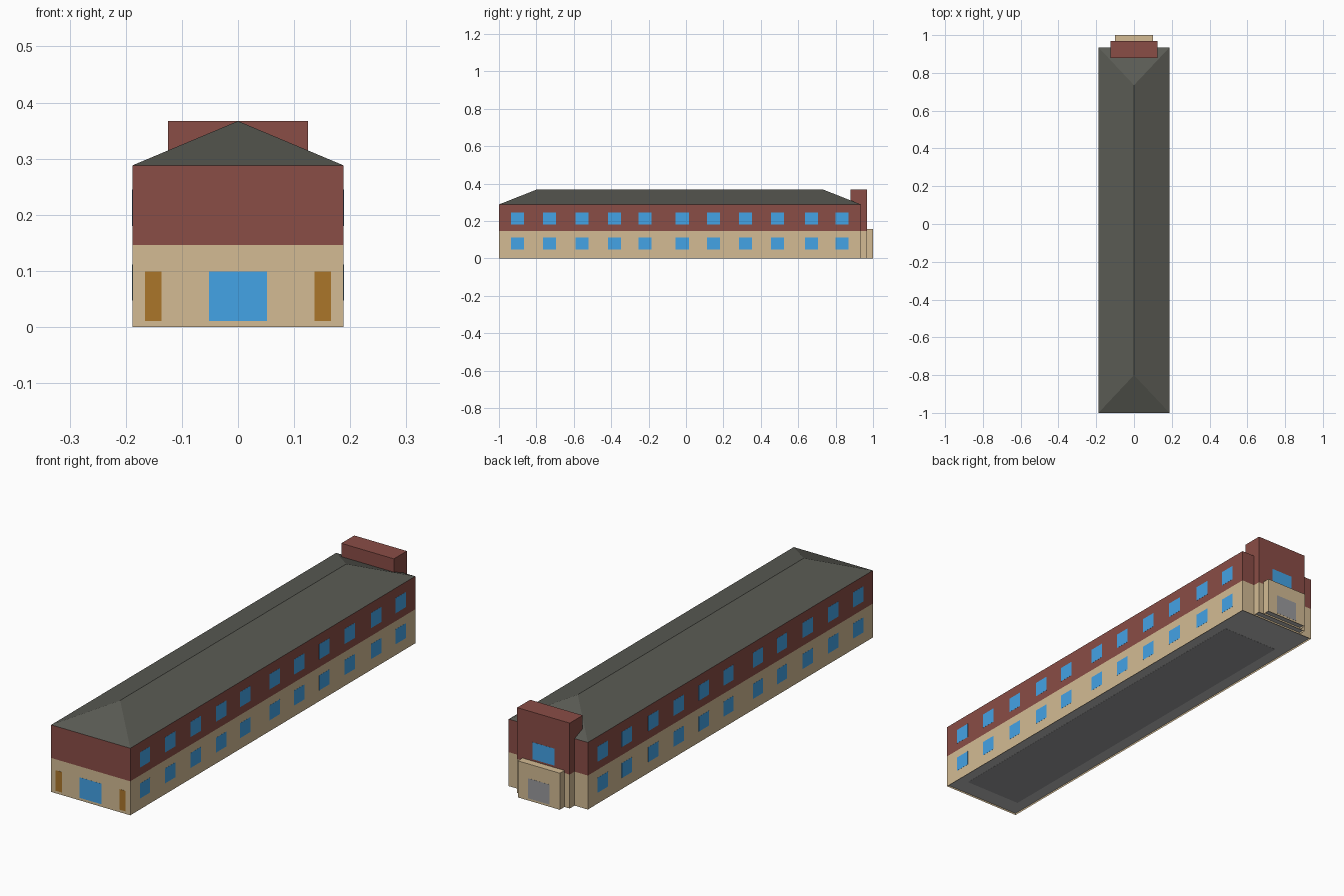
import bpy, bmesh

if "Cube" in bpy.data.objects:
    bpy.data.objects.remove(bpy.data.objects["Cube"])


def material(name, r, g, b):
    lin = lambda c: ((c / 255 + 0.055) / 1.055) ** 2.4
    m = bpy.data.materials.new(name)
    m.diffuse_color = (lin(r), lin(g), lin(b), 1)
    m.use_nodes = True
    m.node_tree.nodes["Principled BSDF"].inputs["Base Color"].default_value = m.diffuse_color
    return m


BEIGE = material("beige_wall", 211, 187, 148)
BRICK = material("brick_red", 138, 77, 70)
ROOF = material("roof_grey", 90, 91, 84)
GLASS = material("window_blue", 68, 163, 230)
WOOD = material("door_brown", 171, 118, 42)
STEEL = material("mid_grey", 155, 155, 157)
FLOOR = material("floor_light_grey", 190, 190, 190)


def finish(name, bm, mat):
    mesh = bpy.data.meshes.new(name)
    bmesh.ops.recalc_face_normals(bm, faces=bm.faces)
    bm.to_mesh(mesh)
    bm.free()
    mesh.materials.append(mat)
    obj = bpy.data.objects.new(name, mesh)
    bpy.context.collection.objects.link(obj)
    return obj


def add_box(bm, x, y, z):
    verts = bmesh.ops.create_cube(bm, size=1)["verts"]
    for v in verts:
        v.co = [(r[0] + r[1]) / 2 + c * (r[1] - r[0]) for c, r in zip(v.co, (x, y, z))]
    return verts


def box(name, mat, x, y, z, open_bottom=False):
    bm = bmesh.new()
    add_box(bm, x, y, z)
    if open_bottom:
        low = [f for f in bm.faces if all(v.co.z < z[0] + 1e-5 for v in f.verts)]
        bmesh.ops.delete(bm, geom=low, context='FACES_ONLY')
    return finish(name, bm, mat)


W, FRONT, BACK = 0.188, -1.0, 0.935
TOWER, PORCH = 0.968, 0.9995
MID, EAVE, TOP = 0.146, 0.288, 0.367
T = 0.0005  # how far plates stand proud

# Main block: two coloured storeys
box("ground_storey", BEIGE, (-W, W), (FRONT, BACK), (0, MID), True)
box("upper_storey", BRICK, (-W, W), (FRONT, BACK), (MID, EAVE))

# Hipped roof: the top of a box pinched to a ridge
bm = bmesh.new()
for v in add_box(bm, (-W, W), (FRONT, BACK), (EAVE, TOP)):
    if v.co.z > EAVE + 0.01:
        v.co.x = 0
        v.co.y = -0.80 if v.co.y < 0 else 0.735
bmesh.ops.remove_doubles(bm, verts=bm.verts, dist=1e-4)
finish("hipped_roof", bm, ROOF)

# Rear tower and porch
box("tower_base", BEIGE, (-0.125, 0.125), (BACK, TOWER), (0, MID), True)
box("tower_top", BRICK, (-0.125, 0.125), (0.88, TOWER), (MID, TOP))
box("porch", BEIGE, (-0.10, 0.10), (TOWER, PORCH), (0, 0.157), True)

# Recessed floor following the stepped plan, with a darker centre
bm = bmesh.new()
for half, y0, y1 in ((W, FRONT, BACK), (0.125, BACK, TOWER), (0.10, TOWER, PORCH)):
    add_box(bm, (-half + .001, half - .001), (y0 + .001, y1 - .001), (0.007, 0.015))
finish("floor", bm, FLOOR)
box("floor_centre", STEEL, (-0.136, 0.136), (-0.925, 0.763), (0.007 - T, 0.008))

# Two rows of side windows, on both long walls
bm = bmesh.new()
columns = (-0.90, -0.73, -0.557, -0.383, -0.22, -0.02, 0.147, 0.318, 0.49, 0.67, 0.835)
for side in (-1, 1):
    xs = sorted((side * (W - T), side * (W + T)))
    for y in columns:
        for z in ((0.047, 0.111), (0.18, 0.245)):
            add_box(bm, xs, (y - 0.035, y + 0.035), z)
finish("side_windows", bm, GLASS)

# Front window and doors
box("front_window", GLASS, (-0.052, 0.052), (FRONT - T, FRONT + T), (0.011, 0.099))
for side, name in ((-1, "left"), (1, "right")):
    xs = sorted((side * 0.136, side * 0.166))
    box(name + "_front_door", WOOD, xs, (FRONT - T, FRONT + T), (0.011, 0.099))

# Rear window and shutter
box("tower_window", GLASS, (-0.052, 0.052), (TOWER - T, TOWER + T), (0.165, 0.238))
box("porch_shutter", STEEL, (-0.052, 0.052), (PORCH - T, PORCH + T), (0.009, 0.095))
